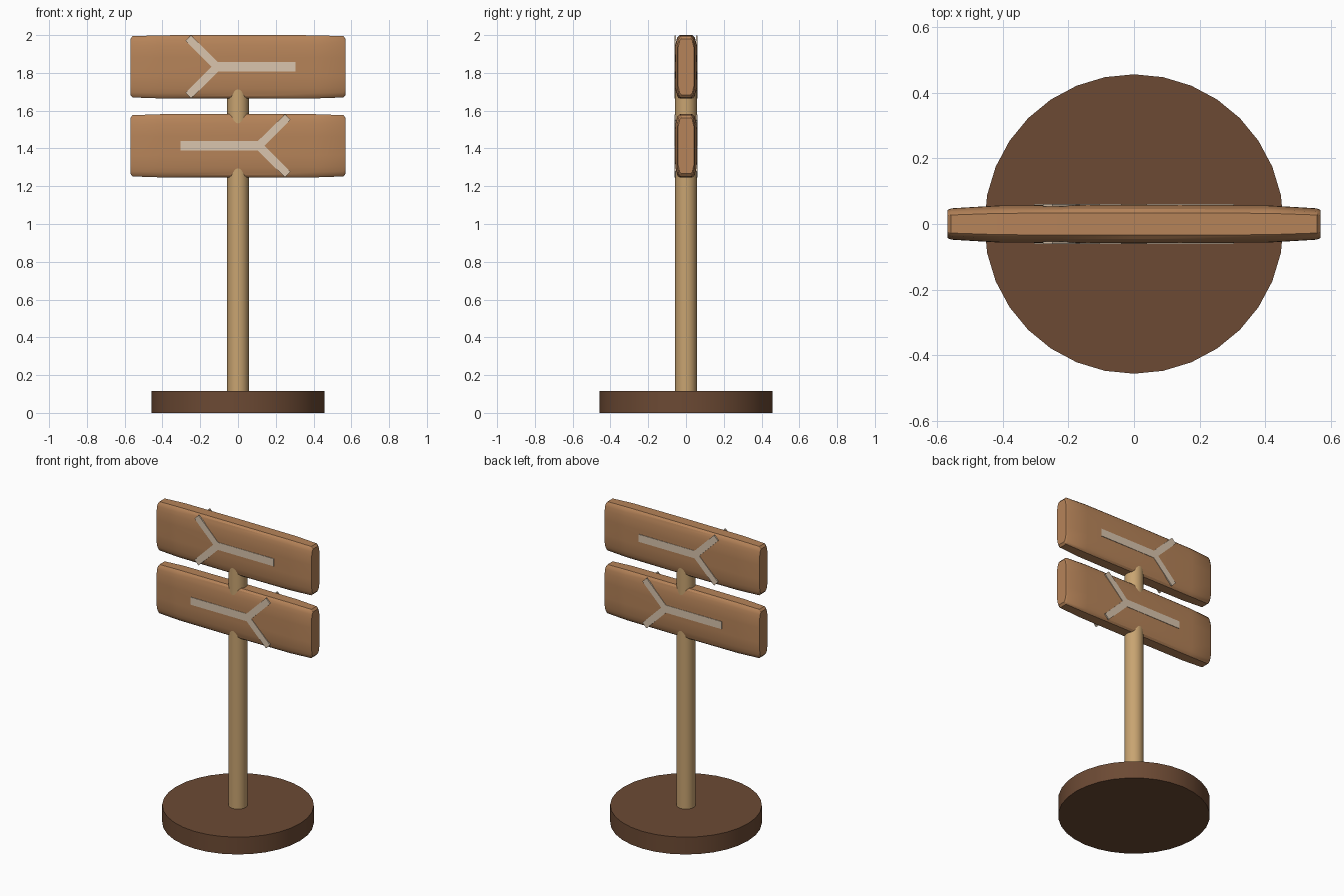
import bpy, bmesh, math
from mathutils import Matrix

cube = bpy.data.objects.get("Cube")
if cube:
    bpy.data.objects.remove(cube, do_unlink=True)


def material(name, rgb):
    m = bpy.data.materials.new(name)
    m.use_nodes = True
    m.diffuse_color = (*rgb, 1)
    m.node_tree.nodes["Principled BSDF"].inputs["Base Color"].default_value = (*rgb, 1)
    return m


BOARD = material("board wood", (0.47, 0.23, 0.10))
POST = material("pale post wood", (0.58, 0.37, 0.165))
BASE = material("dark base wood", (0.15, 0.068, 0.034))
PAINT = material("arrow paint", (0.70, 0.56, 0.42))


def make(name, bm, mat, smooth=True):
    bmesh.ops.recalc_face_normals(bm, faces=bm.faces[:])
    mesh = bpy.data.meshes.new(name)
    bm.to_mesh(mesh)
    bm.free()
    mesh.materials.append(mat)
    ob = bpy.data.objects.new(name, mesh)
    bpy.context.collection.objects.link(ob)
    if smooth:
        bpy.ops.object.select_all(action='DESELECT')
        ob.select_set(True)
        bpy.context.view_layer.objects.active = ob
        bpy.ops.object.shade_smooth_by_angle(angle=math.radians(30))
    return ob


def cylinder(name, radius, z0, z1, mat):
    bm = bmesh.new()
    bmesh.ops.create_cone(bm, cap_ends=True, segments=32, radius1=radius, radius2=radius,
                          depth=z1 - z0, matrix=Matrix.Translation((0, 0, (z0 + z1) / 2)))
    make(name, bm, mat)


def board(name, zc):
    # Slightly bulging plank: a rounded section lofted along x
    quarter = [(0.034, 0.168), (0.046, 0.157), (0.051, 0.140), (0.058, 0.115), (0.059, 0.05)]
    half = quarter + [(y, -z) for y, z in reversed(quarter)]
    section = half + [(-y, -z) for y, z in half]
    stations = [(0.57, 0.72, 0.88), (0.558, 0.81, 0.965), (0.41, 0.96, 0.995)]
    loft = [(-x, sy, sz) for x, sy, sz in stations] + [(0, 1, 1)] + stations[::-1]
    bm = bmesh.new()
    rings = [[bm.verts.new((x, y * sy, zc + z * sz)) for y, z in section] for x, sy, sz in loft]
    for a, b in zip(rings, rings[1:]):
        for i in range(len(section)):
            j = (i + 1) % len(section)
            bm.faces.new((a[i], a[j], b[j], b[i]))
    bm.faces.new(rings[0])
    bm.faces.new(rings[-1])
    make(name, bm, BOARD)


def bar(bm, p, q, y, width=0.05, depth=0.008):
    # Thin flat strip from p to q in the xz plane
    dx, dz = q[0] - p[0], q[1] - p[1]
    mat = (Matrix.Translation(((p[0] + q[0]) / 2, y, (p[1] + q[1]) / 2))
           @ Matrix.Rotation(-math.atan2(dz, dx), 4, 'Y')
           @ Matrix.Diagonal((math.hypot(dx, dz), depth, width, 1)))
    bmesh.ops.create_cube(bm, size=1, matrix=mat)


def arrow(name, zc, side, y):
    # Shaft with two splayed arms; side is the x direction of the arms
    bm = bmesh.new()
    bar(bm, (-0.305 * side, zc), (0.12 * side, zc), y)
    for up in (-1, 1):
        bar(bm, (0.11 * side, zc), (0.263 * side, zc + 0.152 * up), y, width=0.042)
    make(name, bm, PAINT, smooth=False)


# Stand
cylinder("round_base", 0.457, 0, 0.115, BASE)
cylinder("post", 0.057, 0.10, 1.85, POST)

# Boards with an arrow on each face
for label, zc, side in (("upper", 1.832, -1), ("lower", 1.414, 1)):
    board(label + "_board", zc)
    for face, y in (("front", -0.057), ("back", 0.057)):
        arrow(f"{label}_{face}_arrow", zc, side, y)
